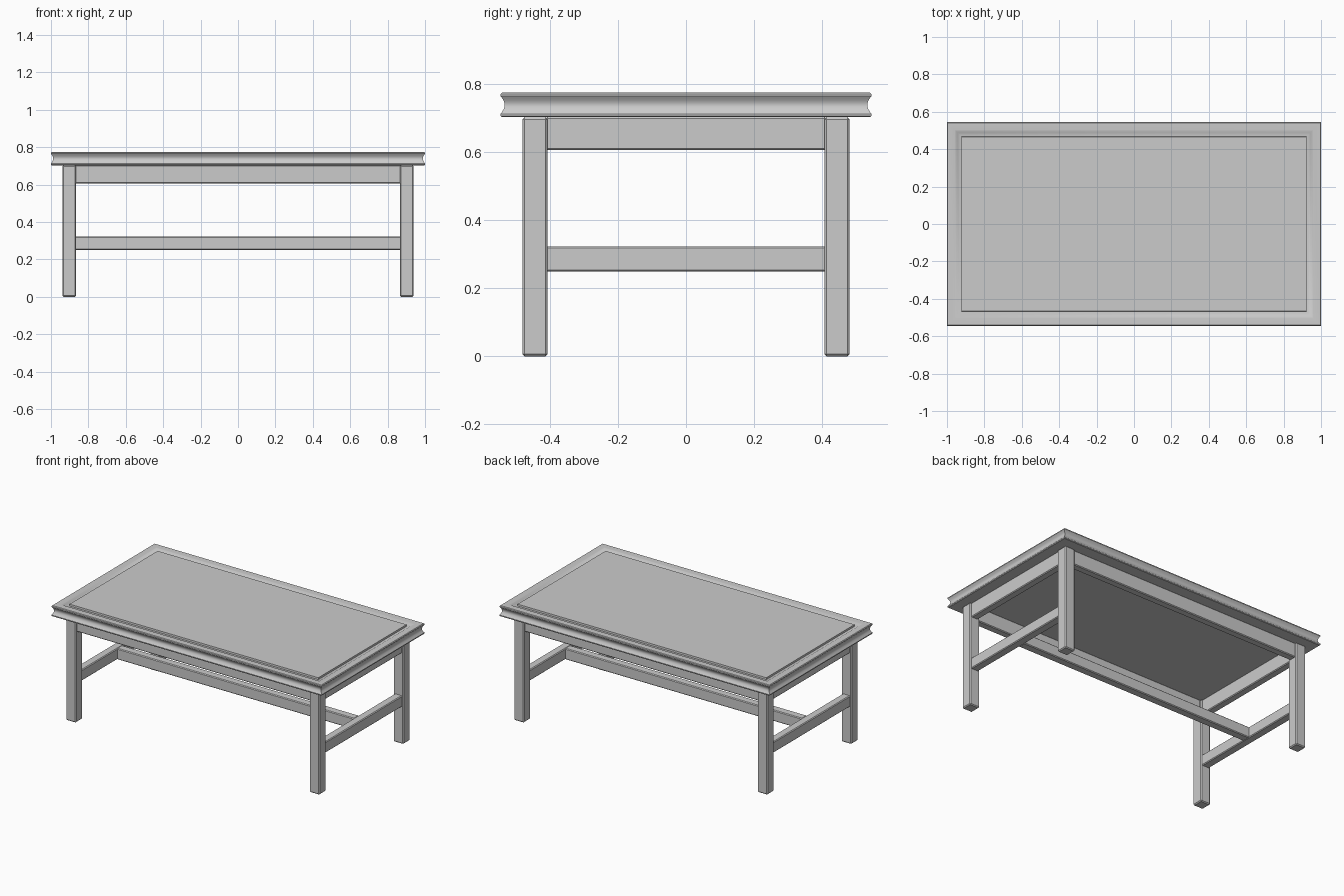
import bpy, bmesh, math

if "Cube" in bpy.data.objects:
    bpy.data.objects.remove(bpy.data.objects["Cube"])


def make_object(name, bm):
    bmesh.ops.recalc_face_normals(bm, faces=bm.faces[:])
    mesh = bpy.data.meshes.new(name)
    bm.to_mesh(mesh)
    bm.free()
    obj = bpy.data.objects.new(name, mesh)
    bpy.context.collection.objects.link(obj)
    return obj


def smooth(obj):
    bpy.ops.object.select_all(action='DESELECT')
    obj.select_set(True)
    bpy.context.view_layer.objects.active = obj
    bpy.ops.object.shade_smooth_by_angle(angle=math.radians(30))


def board(name, center, size, bevel=0.005):
    bm = bmesh.new()
    bmesh.ops.create_cube(bm, size=1)
    bmesh.ops.scale(bm, vec=size, verts=bm.verts)
    bmesh.ops.translate(bm, vec=center, verts=bm.verts)
    obj = make_object(name, bm)
    mod = obj.modifiers.new("eased_edges", 'BEVEL')
    mod.width = bevel
    mod.segments = 1
    return obj


# Table top: rectangular rings following a moulded edge and a routed groove
HX, HY, ZB, ZT = 1.0, 0.545, 0.703, 0.775
profile = [(0.004, ZB), (0.0, ZB + 0.004), (0.0, ZB + 0.010)]
for i in range(1, 8):
    t = i / 8
    profile.append((0.012 * math.sin(math.pi * t), ZB + 0.010 + 0.052 * t))
profile += [(0.0, ZT - 0.010), (0.0, ZT - 0.004), (0.004, ZT),
            (0.042, ZT), (0.048, ZT - 0.002), (0.058, ZT - 0.008),
            (0.068, ZT - 0.011), (0.078, ZT - 0.012), (0.079, ZT)]
bm = bmesh.new()
rings = []
for d, z in profile:
    x, y = HX - d, HY - d
    rings.append([bm.verts.new((sx * x, sy * y, z))
                  for sx, sy in ((-1, -1), (1, -1), (1, 1), (-1, 1))])
for a, b in zip(rings, rings[1:]):
    for i in range(4):
        j = (i + 1) % 4
        bm.faces.new((a[i], a[j], b[j], b[i]))
bm.faces.new(rings[0][::-1])
bm.faces.new(rings[-1])
smooth(make_object("table_top", bm))

# Legs
LX, LY, LW = 0.902, 0.444, 0.074
for sx, side in ((-1, "left"), (1, "right")):
    for sy, end in ((-1, "front"), (1, "back")):
        board(f"{end}_{side}_leg", (sx * LX, sy * LY, ZB / 2),
              (LW, LW, ZB), 0.006)

# Aprons under the top
AZ, AH, AT = 0.655, 0.098, 0.05
for sy, end in ((-1, "front"), (1, "back")):
    board(f"{end}_apron", (0, sy * LY, AZ), (2 * LX - LW + 0.01, AT, AH))
for sx, side in ((-1, "left"), (1, "right")):
    board(f"{side}_apron", (sx * LX, 0, AZ), (AT, 2 * LY - LW + 0.01, AH))

# H-shaped stretcher: two side rails and a long central rail
SZ, SH, ST = 0.286, 0.074, 0.055
for sx, side in ((-1, "left"), (1, "right")):
    board(f"{side}_stretcher", (sx * LX, 0, SZ), (ST, 2 * LY - LW + 0.01, SH))
board("centre_stretcher", (0, 0, SZ), (2 * LX - ST + 0.01, ST, SH))
